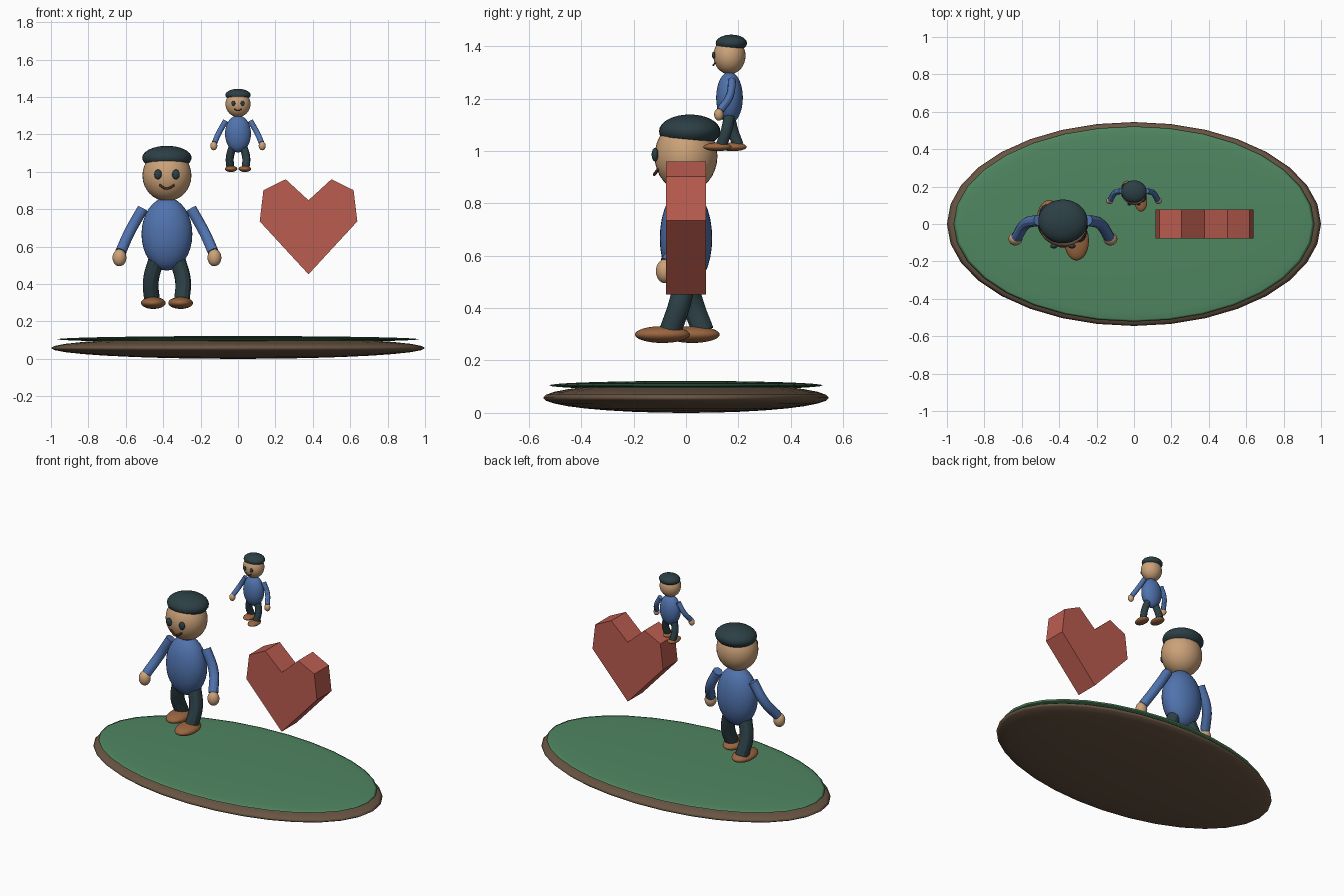
import bpy, bmesh
from mathutils import Vector

if "Cube" in bpy.data.objects:
    bpy.data.objects.remove(bpy.data.objects["Cube"])


def material(name, rgb):
    m = bpy.data.materials.new(name)
    m.diffuse_color = (*rgb, 1)
    m.use_nodes = True
    m.node_tree.nodes["Principled BSDF"].inputs["Base Color"].default_value = m.diffuse_color
    return m


SKIN = material("skin", (0.60, 0.36, 0.19))
BLUE = material("blue", (0.08, 0.17, 0.42))
DARK = material("dark", (0.025, 0.05, 0.06))
SHOE = material("shoe", (0.32, 0.13, 0.05))
MOUTH = material("mouth", (0.12, 0.04, 0.02))
RED = material("red", (0.50, 0.11, 0.08))
GRASS = material("grass", (0.08, 0.24, 0.12))
EARTH = material("earth", (0.14, 0.09, 0.055))


def ellipsoid(name, centre, radii, mat, segments=32, rings=16):
    bpy.ops.mesh.primitive_uv_sphere_add(segments=segments, ring_count=rings, location=centre)
    ob = bpy.context.object
    ob.name = name
    ob.scale = radii
    bpy.ops.object.transform_apply(location=False, rotation=False, scale=True)
    bpy.ops.object.shade_smooth()
    ob.data.materials.append(mat)
    return ob


def tube(name, points, radius, mat):
    cu = bpy.data.curves.new(name, 'CURVE')
    cu.dimensions = '3D'
    cu.bevel_depth = radius
    cu.bevel_resolution = 4
    cu.resolution_u = 8
    cu.use_fill_caps = True
    sp = cu.splines.new('BEZIER')
    sp.bezier_points.add(len(points) - 1)
    for bp, p in zip(sp.bezier_points, points):
        bp.co = p
        bp.handle_left_type = bp.handle_right_type = 'AUTO'
    ob = bpy.data.objects.new(name, cu)
    bpy.context.collection.objects.link(ob)
    cu.materials.append(mat)
    bpy.ops.object.select_all(action='DESELECT')
    ob.select_set(True)
    bpy.context.view_layer.objects.active = ob
    bpy.ops.object.convert(target='MESH')
    ob = bpy.context.object
    bpy.ops.object.shade_smooth_by_angle()
    return ob


def figure(prefix, origin, s):
    # Local frame: soles at z = 0, body on x = y = 0
    def P(x, y, z):
        return Vector(origin) + s * Vector((x, y, z))

    def ball(part, c, r, mat):
        ellipsoid(f"{prefix}_{part}", P(*c), [s * v for v in r], mat)

    def limb(part, pts, r, mat):
        tube(f"{prefix}_{part}", [P(*p) for p in pts], s * r, mat)

    ball("torso", (0, 0, 0.40), (0.136, 0.10, 0.195), BLUE)
    ball("head", (0, 0, 0.713), (0.131, 0.12, 0.137), SKIN)
    ball("cap", (0, 0.014, 0.808), (0.132, 0.117, 0.064), DARK)
    limb("smile", [(-0.04, -0.106, 0.663), (0, -0.121, 0.643), (0.04, -0.106, 0.663)], 0.006, MOUTH)
    for side, label in ((-1, "left"), (1, "right")):
        ball(f"{label}_eye", (side * 0.048, -0.118, 0.719), (0.020, 0.013, 0.026), DARK)
        # Arms swing slightly forward
        limb(f"{label}_arm", [(side * 0.13, 0.02, 0.535), (side * 0.20, 0, 0.41),
                              (side * 0.247, -0.07, 0.305)], 0.030, BLUE)
        ball(f"{label}_hand", (side * 0.254, -0.08, 0.274), (0.037, 0.035, 0.046), SKIN)
        # Striding legs: right forward, left back
        ankle, foot = (-0.06, -0.09) if side > 0 else (0.065, 0.024)
        limb(f"{label}_leg", [(side * 0.058, 0, 0.26), (side * 0.086, ankle * 0.4, 0.15),
                              (side * 0.08, ankle, 0.045)], 0.043, DARK)
        ball(f"{label}_shoe", (side * 0.073, foot, 0.032), (0.066, 0.105, 0.032), SHOE)


# Oval island
ellipsoid("earth_base", (0, 0, 0.058), (1.0, 0.545, 0.058), EARTH)
ellipsoid("grass_top", (0, 0, 0.105), (0.965, 0.522, 0.017), GRASS)

# Two matching figures
figure("large", (-0.38, 0, 0.267), 1.0)
figure("small", (0, 0.166, 0.999), 0.51)

# Faceted heart, extruded from half an outline
half = [(0, 0.452), (0.261, 0.735), (0.241, 0.902), (0.122, 0.96), (0, 0.848)]
outline = half + [(-x, z) for x, z in half[-2:0:-1]]
bm = bmesh.new()
face = bm.faces.new([bm.verts.new((0.377 + x, -0.077, z)) for x, z in outline])
new = bmesh.ops.extrude_face_region(bm, geom=[face])["geom"]
bmesh.ops.translate(bm, vec=(0, 0.154, 0), verts=[v for v in new if isinstance(v, bmesh.types.BMVert)])
bmesh.ops.recalc_face_normals(bm, faces=bm.faces)
me = bpy.data.meshes.new("heart")
bm.to_mesh(me)
bm.free()
me.materials.append(RED)
bpy.context.collection.objects.link(bpy.data.objects.new("heart", me))
